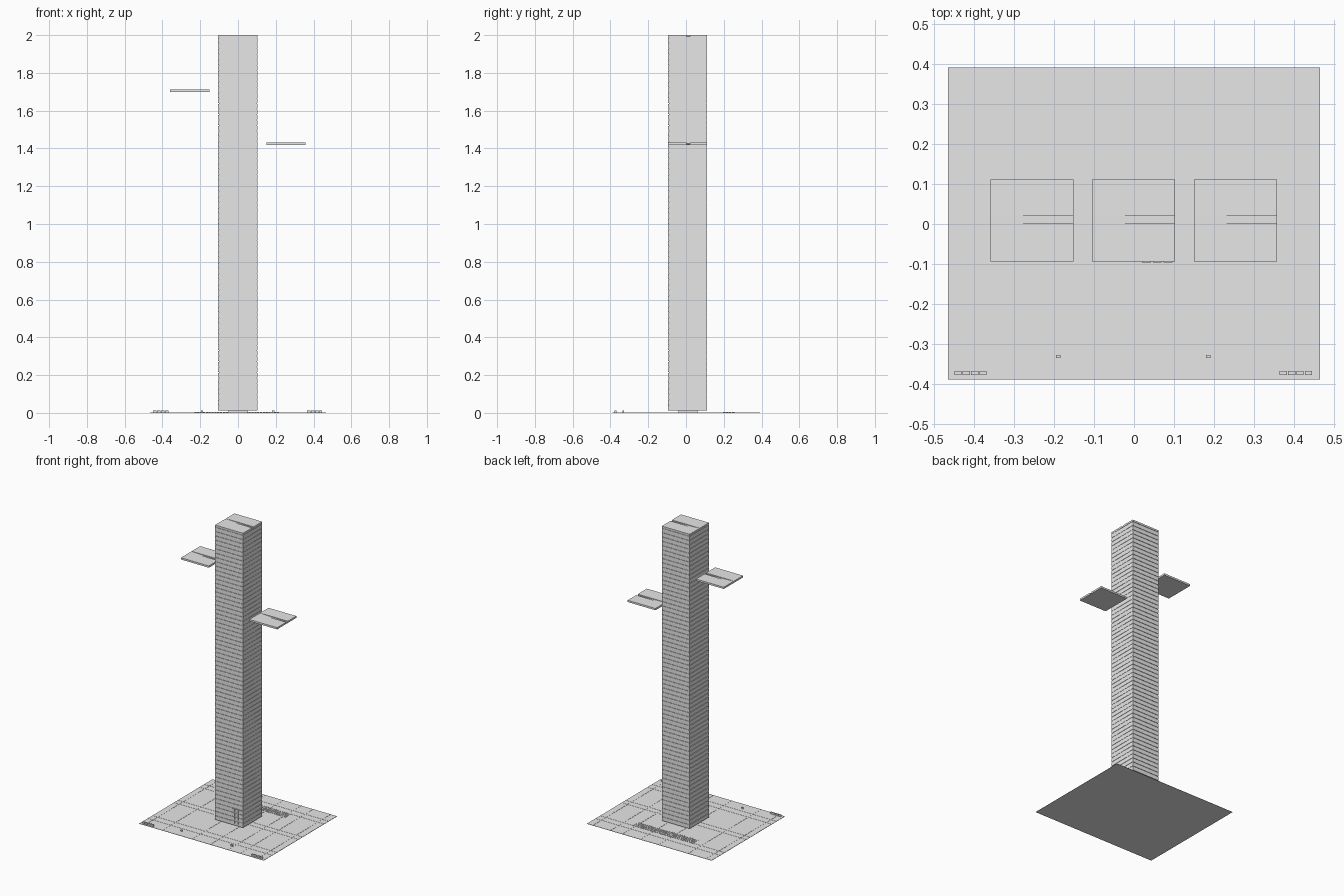
import bpy
import bmesh

cube = bpy.data.objects.get("Cube")
if cube:
    bpy.data.objects.remove(cube, do_unlink=True)

grey = bpy.data.materials.new("concrete_grey")
grey.use_nodes = True
grey.diffuse_color = (0.8, 0.8, 0.8, 1)
grey.node_tree.nodes["Principled BSDF"].inputs["Base Color"].default_value = (0.8, 0.8, 0.8, 1)


def box(bm, x0, x1, y0, y1, z0, z1, drop=0):
    """Add a box; drop lowers the right end of its top to make a ramp."""
    verts = bmesh.ops.create_cube(bm, size=1)["verts"]
    for v in verts:
        right, high = v.co.x > 0, v.co.z > 0
        v.co.x = x1 if right else x0
        v.co.y = y1 if v.co.y > 0 else y0
        v.co.z = z1 - (drop if right else 0) if high else z0


def finish(bm, name):
    mesh = bpy.data.meshes.new(name)
    bm.to_mesh(mesh)
    bm.free()
    mesh.materials.append(grey)
    obj = bpy.data.objects.new(name, mesh)
    bpy.context.collection.objects.link(obj)
    return obj


HALF = 0.104
FRONT, BACK = -0.094, 0.111
THICK = 0.012
BASE = 0.012


def deck(name, x, top):
    """A square floor deck with a sloping strip across the middle."""
    bm = bmesh.new()
    l, r, low = x - HALF, x + HALF, top - THICK
    box(bm, l, r, FRONT, 0.003, low, top)
    box(bm, l, r, 0.02, BACK, low, top)
    box(bm, l, r, 0.003, 0.02, low, top - 0.001, drop=0.007)
    return finish(bm, name)


# Roof and the two separate decks
deck("roof_deck", -0.001, 2.0)
deck("right_deck", -0.256, 1.711)
deck("left_deck", 0.254, 1.431)

# Stacked storeys with thin shadow joints
bm = bmesh.new()
storeys = 68
top = 2.0 - THICK
step = (top - BASE) / storeys
for i in range(storeys):
    z = BASE + i * step
    box(bm, -HALF - 0.001, HALF - 0.001, FRONT, BACK, z, z + step - 0.003)
finish(bm, "tower_storeys")

# Core filling the joints
bm = bmesh.new()
inset = 0.003
box(bm, -HALF + inset, HALF - inset, FRONT + inset, BACK - inset, BASE, top)
box(bm, -0.05, 0.05, -0.04, 0.06, 0.001, BASE)
finish(bm, "tower_core")

# Entrance screen near the left corner of the front
bm = bmesh.new()
for row in range(4):
    for col in range(3):
        x, z = 0.02 + col * 0.027, 0.025 + row * 0.026
        box(bm, x, x + 0.022, FRONT - 0.002, FRONT + 0.001, z, z + 0.018)
finish(bm, "entrance_panels")

# Ground sheet and paving with narrow joints
XMIN, XMAX, YMIN, YMAX = -0.466, 0.466, -0.39, 0.392
bm = bmesh.new()
box(bm, XMIN, XMAX, YMIN, YMAX, 0, 0.001)
finish(bm, "ground_sheet")

xs = [XMIN, -0.424, -0.291, -0.07, 0.066, 0.2, 0.29, 0.42, XMAX]
ys = [YMIN, -0.3, -0.25, -0.02, 0.022, 0.253, 0.302, YMAX]
gap = 0.001
bm = bmesh.new()
for x0, x1 in zip(xs, xs[1:]):
    for y0, y1 in zip(ys, ys[1:]):
        box(bm, x0 + gap, x1 - gap, y0 + gap, y1 - gap, 0.001, 0.002)
finish(bm, "paving")

# Rows of small flat plates behind the tower
bm = bmesh.new()
for col in range(30):
    x = -0.231 + col * 0.0151
    for y in (0.196, 0.211, 0.226, 0.244):
        box(bm, x, x + 0.011, y, y + 0.012, 0.002, 0.004)
finish(bm, "rear_plates")

# Low blocks at the front corners and small posts between them
bm = bmesh.new()
for start in (-0.45, 0.365):
    for i in range(4):
        x = start + i * 0.021
        box(bm, x, x + 0.018, -0.378, -0.368, 0.002, 0.013)
finish(bm, "corner_blocks")

bm = bmesh.new()
for x in (-0.19, 0.186):
    box(bm, x - 0.006, x + 0.006, -0.336, -0.328, 0.002, 0.012)
finish(bm, "front_posts")
